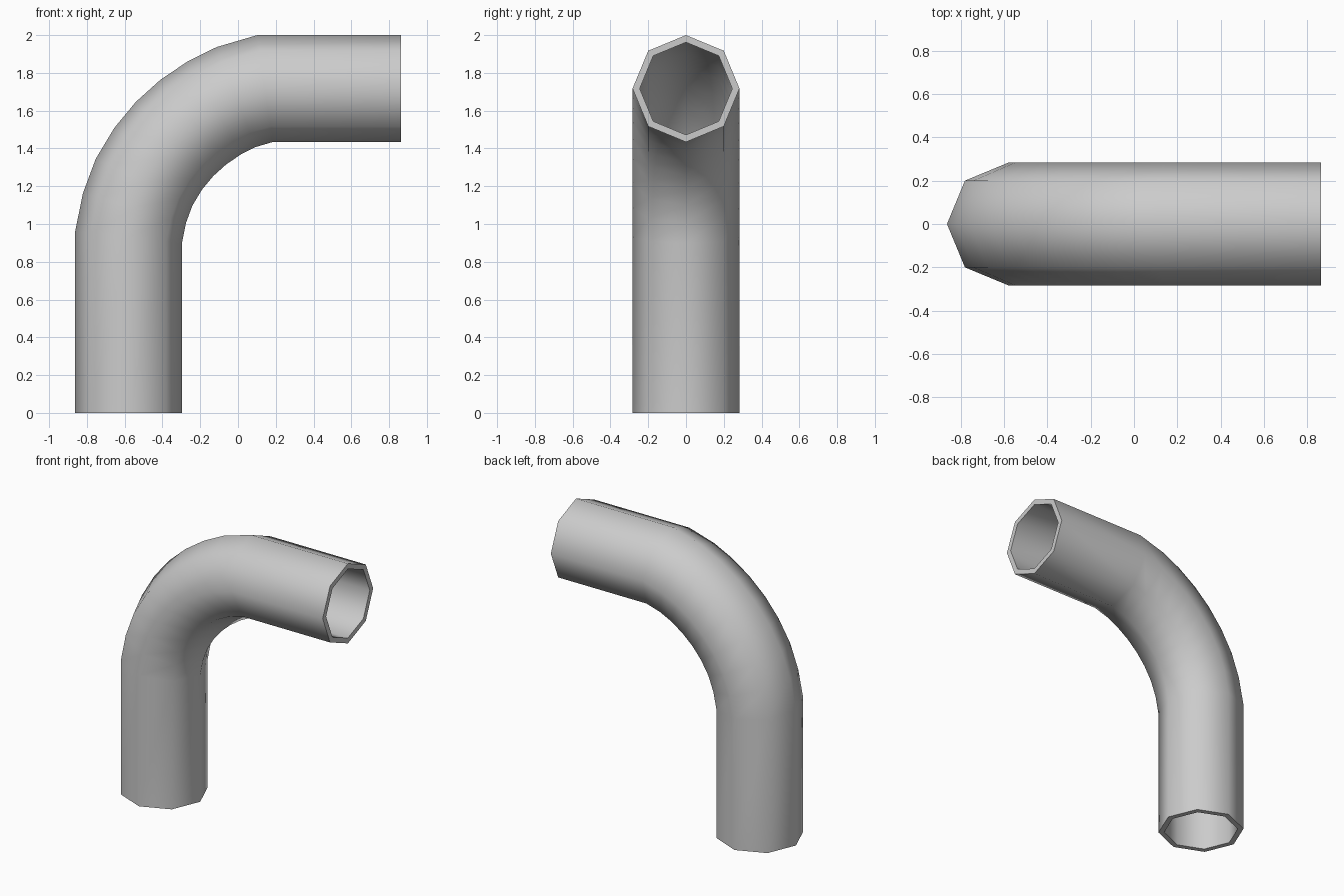
import bpy, bmesh, math
from mathutils import Vector

if "Cube" in bpy.data.objects:
    bpy.data.objects.remove(bpy.data.objects["Cube"])

SIDES, OUTER, INNER = 8, 0.283, 0.245

# centre line of the bent pipe in the x-z plane
PATH = [(-0.58, 0), (-0.58, 0.928), (-0.548, 1.085), (-0.497, 1.222),
        (-0.423, 1.345), (-0.336, 1.450), (-0.236, 1.540), (-0.122, 1.617),
        (-0.010, 1.672), (0.143, 1.717), (0.863, 1.717)]
points = [Vector((x, 0, z)) for x, z in PATH]
across = Vector((0, 1, 0))


def bridge(bm, a, b):
    for k in range(SIDES):
        n = (k + 1) % SIDES
        bm.faces.new((a[k], a[n], b[n], b[k]))


# mitred octagonal rings swept along the path
def tube(bm, radius):
    rings = []
    last = len(points) - 1
    for i, p in enumerate(points):
        before = (p - points[max(i - 1, 0)]).normalized() if i else None
        after = (points[i + 1] - p).normalized() if i < last else None
        before, after = before or after, after or before
        tangent = (before + after).normalized()
        side = across.cross(tangent) / tangent.dot(before)
        rings.append([bm.verts.new(p + radius * (math.cos(a) * side + math.sin(a) * across))
                      for a in (2 * math.pi * k / SIDES for k in range(SIDES))])
    for a, b in zip(rings, rings[1:]):
        bridge(bm, a, b)
    return rings


bm = bmesh.new()
outer = tube(bm, OUTER)
inner = tube(bm, INNER)
# flat rims at both open ends
for end in (0, -1):
    bridge(bm, outer[end], inner[end])
bmesh.ops.recalc_face_normals(bm, faces=bm.faces)

mesh = bpy.data.meshes.new("bent_pipe")
bm.to_mesh(mesh)
bm.free()
pipe = bpy.data.objects.new("bent_pipe", mesh)
bpy.context.collection.objects.link(pipe)
bpy.context.view_layer.objects.active = pipe
pipe.select_set(True)
bpy.ops.object.shade_smooth_by_angle(angle=math.radians(60))
